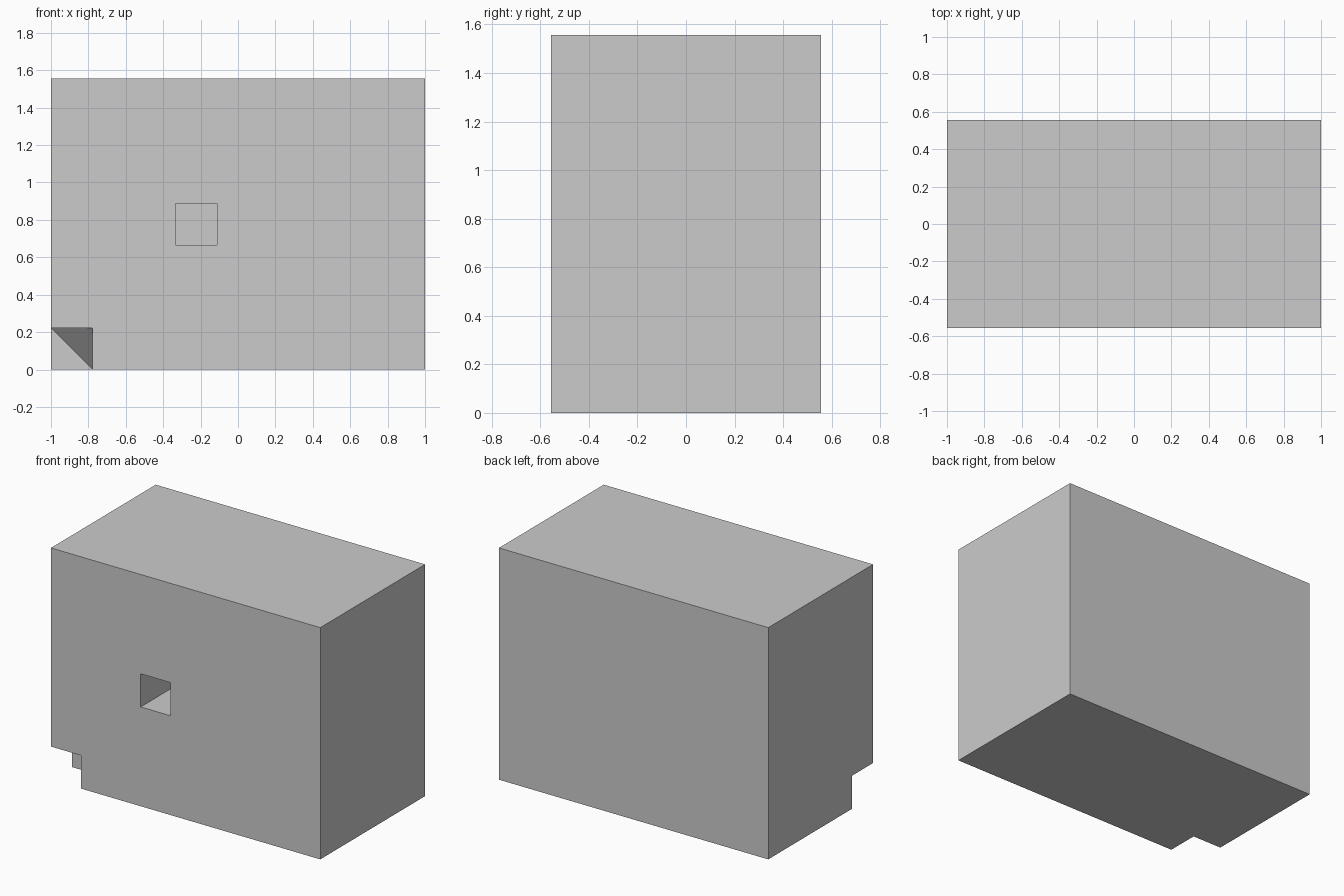
import bpy, bmesh
from mathutils import Vector
from itertools import product

if "Cube" in bpy.data.objects:
    bpy.data.objects.remove(bpy.data.objects["Cube"])

U = 2 / 9                                   # the model sits on a 9 x 5 x 7 unit lattice
ORIGIN = Vector((-1.0, -2.5 * U, 0.0))      # front lower left corner


def hull(name, points):
    """Convex solid from lattice points measured from the front lower left corner."""
    bm = bmesh.new()
    for p in points:
        bm.verts.new(ORIGIN + Vector(p) * U)
    bmesh.ops.convex_hull(bm, input=bm.verts)
    bmesh.ops.dissolve_limit(bm, angle_limit=0.01, verts=bm.verts, edges=bm.edges)
    bmesh.ops.recalc_face_normals(bm, faces=bm.faces)
    mesh = bpy.data.meshes.new(name)
    bm.to_mesh(mesh)
    bm.free()
    ob = bpy.data.objects.new(name, mesh)
    bpy.context.collection.objects.link(ob)
    return ob


def box(lo, hi):
    return list(product(*zip(lo, hi)))


def cut(target, cutter):
    mod = target.modifiers.new(cutter.name, 'BOOLEAN')
    mod.operation = 'DIFFERENCE'
    mod.solver = 'EXACT'
    mod.object = cutter
    cutter.hide_render = True
    bpy.context.view_layer.objects.active = target
    bpy.ops.object.modifier_apply(modifier=mod.name)
    bpy.data.objects.remove(cutter)


# main block
block = hull("block", box((0, 0, 0), (9, 5, 7)))

# square pocket in the front face
cut(block, hull("pocket_cutter", box((3, -1, 3), (4, 3, 4))))

# corner notch, with its innermost corner filled by a slanted facet
notch = [p for p in box((-1, -1, -1), (1, 1, 1)) if p != (1, 1, 1)]
notch += [(0, 1, 1), (1, 0, 1), (1, 1, 0)]
cut(block, hull("notch_cutter", notch))
